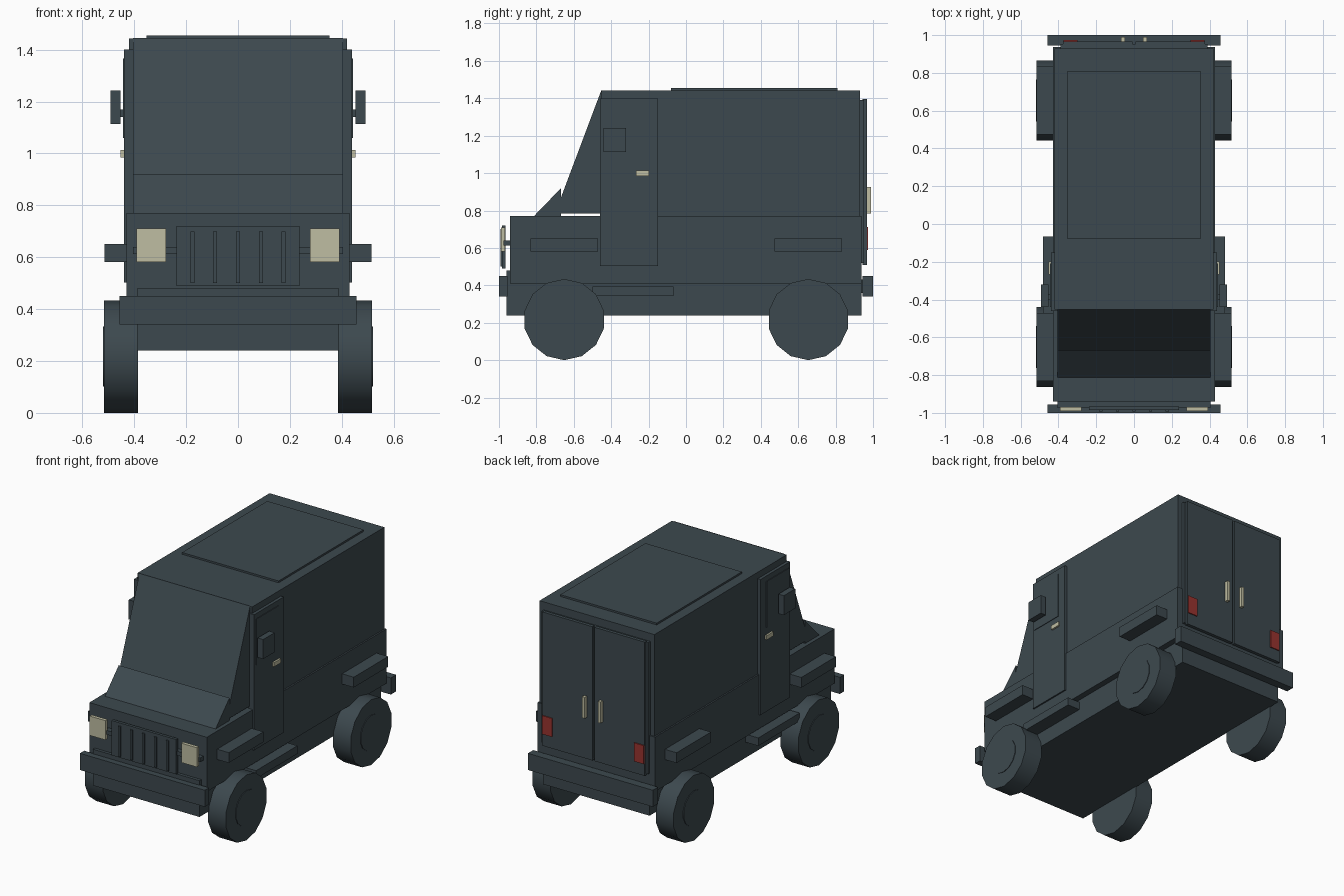
import bpy, bmesh, math
from mathutils import Matrix

cube = bpy.data.objects.get("Cube")
if cube:
    bpy.data.objects.remove(cube, do_unlink=True)


def material(name, rgb):
    m = bpy.data.materials.new(name)
    m.use_nodes = True
    m.diffuse_color = (*rgb, 1)
    m.node_tree.nodes["Principled BSDF"].inputs["Base Color"].default_value = (*rgb, 1)
    return m


SLATE = material("dark slate", (0.046, 0.066, 0.077))
CREAM = material("pale cream", (0.52, 0.51, 0.36))
RED = material("lamp red", (0.32, 0.034, 0.029))


def finish(name, bm, mat):
    bmesh.ops.recalc_face_normals(bm, faces=bm.faces)
    me = bpy.data.meshes.new(name)
    bm.to_mesh(me)
    bm.free()
    me.materials.append(mat)
    ob = bpy.data.objects.new(name, me)
    bpy.context.collection.objects.link(ob)
    return ob


def box(name, x, y, z, mat=SLATE):
    """Box spanning the given (low, high) ranges."""
    bm = bmesh.new()
    bmesh.ops.create_cube(bm, size=1)
    for v in bm.verts:
        v.co = [r[0] if c < 0 else r[1] for c, r in zip(v.co, (x, y, z))]
    return finish(name, bm, mat)


def pair(name, x, y, z, mat=SLATE):
    """The same box on the left and mirrored on the right."""
    box("left_" + name, x, y, z, mat)
    box("right_" + name, (-x[1], -x[0]), y, z, mat)


def prism(name, half_width, profile):
    """Side profile (y, z) extruded across x."""
    bm = bmesh.new()
    face = bm.faces.new([bm.verts.new((-half_width, y, z)) for y, z in profile])
    out = bmesh.ops.extrude_face_region(bm, geom=[face])
    verts = [g for g in out["geom"] if isinstance(g, bmesh.types.BMVert)]
    bmesh.ops.translate(bm, verts=verts, vec=(2 * half_width, 0, 0))
    return finish(name, bm, SLATE)


def disc(name, radius, x, y, z):
    """Cylinder along x with one corner pointing down."""
    bm = bmesh.new()
    bmesh.ops.create_cone(bm, cap_ends=True, segments=14, radius1=radius,
                          radius2=radius, depth=x[1] - x[0])
    low = min(bm.verts, key=lambda v: v.co.x)
    spin = math.pi - math.atan2(low.co.y, low.co.x)
    bmesh.ops.rotate(bm, verts=bm.verts, matrix=Matrix.Rotation(spin, 3, "Z"))
    bmesh.ops.rotate(bm, verts=bm.verts, matrix=Matrix.Rotation(math.pi / 2, 3, "Y"))
    bmesh.ops.translate(bm, verts=bm.verts, vec=(sum(x) / 2, y, z))
    ob = finish(name, bm, SLATE)
    bpy.ops.object.select_all(action="DESELECT")
    ob.select_set(True)
    bpy.context.view_layer.objects.active = ob
    bpy.ops.object.shade_smooth_by_angle(angle=math.radians(35))


# Body
box("chassis", (-0.39, 0.39), (-0.96, 0.938), (0.24, 0.48))
box("lower_body", (-0.43, 0.43), (-0.94, 0.938), (0.41, 0.77))
box("cargo_box", (-0.42, 0.42), (-0.452, 0.93), (0.77, 1.443))
box("roof_panel", (-0.353, 0.353), (-0.08, 0.81), (1.44, 1.455))
prism("windscreen", 0.405, [(-0.452, 1.445), (-0.672, 0.86), (-0.672, 0.785), (-0.452, 0.785)])
prism("cowl", 0.405, [(-0.815, 0.768), (-0.668, 0.92), (-0.668, 0.768)])

# Bumpers
box("front_bumper", (-0.457, 0.457), (-1.0, -0.955), (0.34, 0.45))
box("rear_bumper", (-0.457, 0.457), (0.945, 1.0), (0.34, 0.45))
box("rear_bumper_mount", (-0.36, 0.36), (0.93, 0.95), (0.36, 0.43))

# Front end
box("grille", (-0.237, 0.237), (-0.984, -0.965), (0.49, 0.72))
box("lamp_bar", (-0.405, 0.405), (-0.975, -0.938), (0.612, 0.64))
for i in range(-2, 3):
    box(f"grille_slat_{i + 3}", (i * 0.088 - 0.008, i * 0.088 + 0.008), (-0.992, -0.98), (0.50, 0.70))
pair("headlight", (0.278, 0.392), (-0.99, -0.968), (0.582, 0.71), CREAM)

# Cab doors with mirrors, handles and side steps
pair("cab_door", (0.40, 0.44), (-0.46, -0.15), (0.503, 1.40))
pair("door_window", (0.435, 0.444), (-0.44, -0.21), (1.06, 1.365))
pair("mirror_arm", (0.43, 0.46), (-0.40, -0.37), (1.14, 1.17))
pair("mirror", (0.452, 0.492), (-0.44, -0.32), (1.113, 1.242))
pair("door_handle", (0.435, 0.452), (-0.268, -0.198), (0.985, 1.013), CREAM)
pair("side_step", (0.38, 0.482), (-0.50, -0.067), (0.342, 0.395))

# Fenders and wheels
for end, y0, y1 in (("front", -0.832, -0.47), ("rear", 0.474, 0.834)):
    pair(end + "_fender", (0.42, 0.515), (y0, y1), (0.582, 0.65))
    axle = (y0 + y1) / 2
    for side, s in (("left", 1), ("right", -1)):
        disc(f"{side}_{end}_wheel", 0.217, sorted((s * 0.385, s * 0.516)), axle, 0.217)
        disc(f"{side}_{end}_hub", 0.115, sorted((s * 0.50, s * 0.52)), axle, 0.217)

# Rear doors
box("rear_door_frame", (-0.39, 0.39), (0.92, 0.952), (0.52, 1.39))
pair("rear_door", (0.008, 0.375), (0.945, 0.967), (0.51, 1.395))
pair("rear_handle", (0.048, 0.068), (0.96, 0.99), (0.785, 0.925), CREAM)
pair("tail_light", (0.30, 0.372), (0.955, 0.974), (0.59, 0.712), RED)
